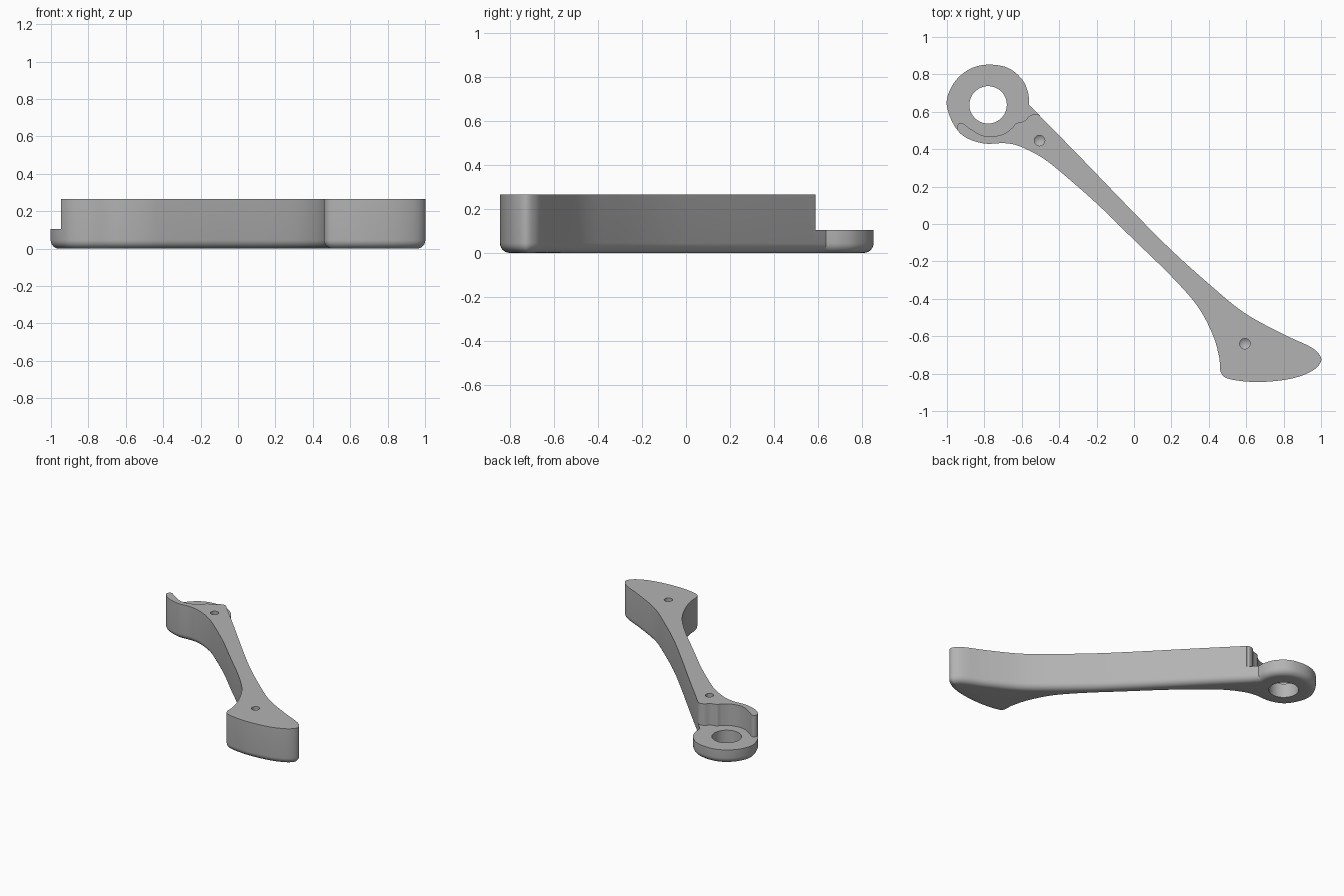
import bpy, bmesh, math
from mathutils import Vector

if "Cube" in bpy.data.objects:
    bpy.data.objects.remove(bpy.data.objects["Cube"])

TOP, STEP, FILLET = 0.265, 0.105, 0.045

grey = bpy.data.materials.new("plain grey")
grey.use_nodes = True
grey.diffuse_color = (0.45, 0.45, 0.45, 1)
grey.node_tree.nodes["Principled BSDF"].inputs["Base Color"].default_value = (0.45, 0.45, 0.45, 1)


def smooth_path(points, steps=6):
    """Open Catmull-Rom path through the points."""
    pts = [Vector(p) for p in points]
    pts = [pts[0] * 2 - pts[1]] + pts + [pts[-1] * 2 - pts[-2]]
    path = []
    for a, b, c, d in zip(pts, pts[1:], pts[2:], pts[3:]):
        for i in range(steps):
            t = i / steps
            path.append(0.5 * (2 * b + (c - a) * t + (2 * a - 5 * b + 4 * c - d) * t * t
                               + (3 * b - a - 3 * c + d) * t ** 3))
    return path + [pts[-2]]


def prism(name, outline, low, high, fillet=0):
    """Extrude an outline upward, optionally rounding its bottom edge."""
    bm = bmesh.new()
    base = bm.faces.new([bm.verts.new((p[0], p[1], low)) for p in outline])
    new = bmesh.ops.extrude_face_region(bm, geom=[base], use_keep_orig=True)["geom"]
    bmesh.ops.translate(bm, verts=[v for v in new if isinstance(v, bmesh.types.BMVert)],
                        vec=(0, 0, high - low))
    bmesh.ops.recalc_face_normals(bm, faces=bm.faces)
    if fillet:
        rim = [e for e in bm.edges if all(abs(v.co.z - low) < 1e-5 for v in e.verts)]
        bmesh.ops.bevel(bm, geom=rim, offset=fillet, segments=6, profile=0.5,
                        affect='EDGES', clamp_overlap=False)
    mesh = bpy.data.meshes.new(name)
    bm.to_mesh(mesh)
    bm.free()
    obj = bpy.data.objects.new(name, mesh)
    bpy.context.collection.objects.link(obj)
    mesh.materials.append(grey)
    return obj


def cut(target, cutter):
    mod = target.modifiers.new(cutter.name, 'BOOLEAN')
    mod.operation, mod.solver, mod.object = 'DIFFERENCE', 'EXACT', cutter
    bpy.context.view_layer.objects.active = target
    bpy.ops.object.modifier_apply(modifier=mod.name)
    bpy.data.objects.remove(cutter)


# Lever body: arm, flared foot and ring in one outline, from the notch clockwise
outline = smooth_path([
    (-.56, .636), (-.28, .35), (0, .06), (.2, -.14), (.4, -.32), (.59, -.475), (.8, -.59),
    (.93, -.65), (.985, -.69), (1, -.735), (.95, -.787), (.835, -.828), (.665, -.845),
    (.515, -.83), (.465, -.795), (.455, -.71), (.42, -.59), (.34, -.44), (.2, -.28),
    (0, -.085), (-.2, .11), (-.4, .285), (-.5, .36), (-.61, .415), (-.69, .432), (-.8, .43),
    (-.895, .46), (-.95, .51), (-.99, .59), (-1, .67), (-.955, .765), (-.875, .83),
    (-.78, .852), (-.675, .835), (-.6, .775), (-.567, .705), (-.56, .636)])[:-1]
lever = prism("lever", outline, 0, TOP, FILLET)

# Step that lowers the ring, with a curved wall left on its front
wall = smooth_path([
    (-.95, .49), (-.942, .53), (-.92, .54), (-.877, .51), (-.82, .477), (-.77, .467),
    (-.7, .48), (-.652, .513), (-.63, .538), (-.588, .55), (-.555, .58), (-.52, .588),
    (-.505, .578)])
step = prism("step_cutter", wall + [(-.4, .578), (-.4, 1), (-1.1, 1), (-1.1, .49)], STEP, TOP + .1)
cut(lever, step)

# Pivot hole through the ring
ring = [(-.78 + .1 * math.cos(math.tau * i / 64), .637 + .1 * math.sin(math.tau * i / 64))
        for i in range(64)]
cut(lever, prism("pivot_hole_cutter", ring, -.1, TOP + .1))

# Blind drilled holes with a conical bottom
for x, y in [(-.505, .446), (.593, -.64)]:
    circle = [(x + .028 * math.cos(math.tau * i / 32), y + .028 * math.sin(math.tau * i / 32))
              for i in range(32)]
    drill = prism("drill_cutter", circle, TOP - .1, TOP + .05)
    bm = bmesh.new()
    bm.from_mesh(drill.data)
    bottom = min(bm.faces, key=lambda f: f.calc_center_median().z)
    tip = bmesh.ops.poke(bm, faces=[bottom])["verts"][0]
    tip.co.z -= .02
    bm.to_mesh(drill.data)
    bm.free()
    cut(lever, drill)

bpy.ops.object.select_all(action='DESELECT')
lever.select_set(True)
bpy.context.view_layer.objects.active = lever
bpy.ops.object.shade_smooth_by_angle(angle=math.radians(30))
